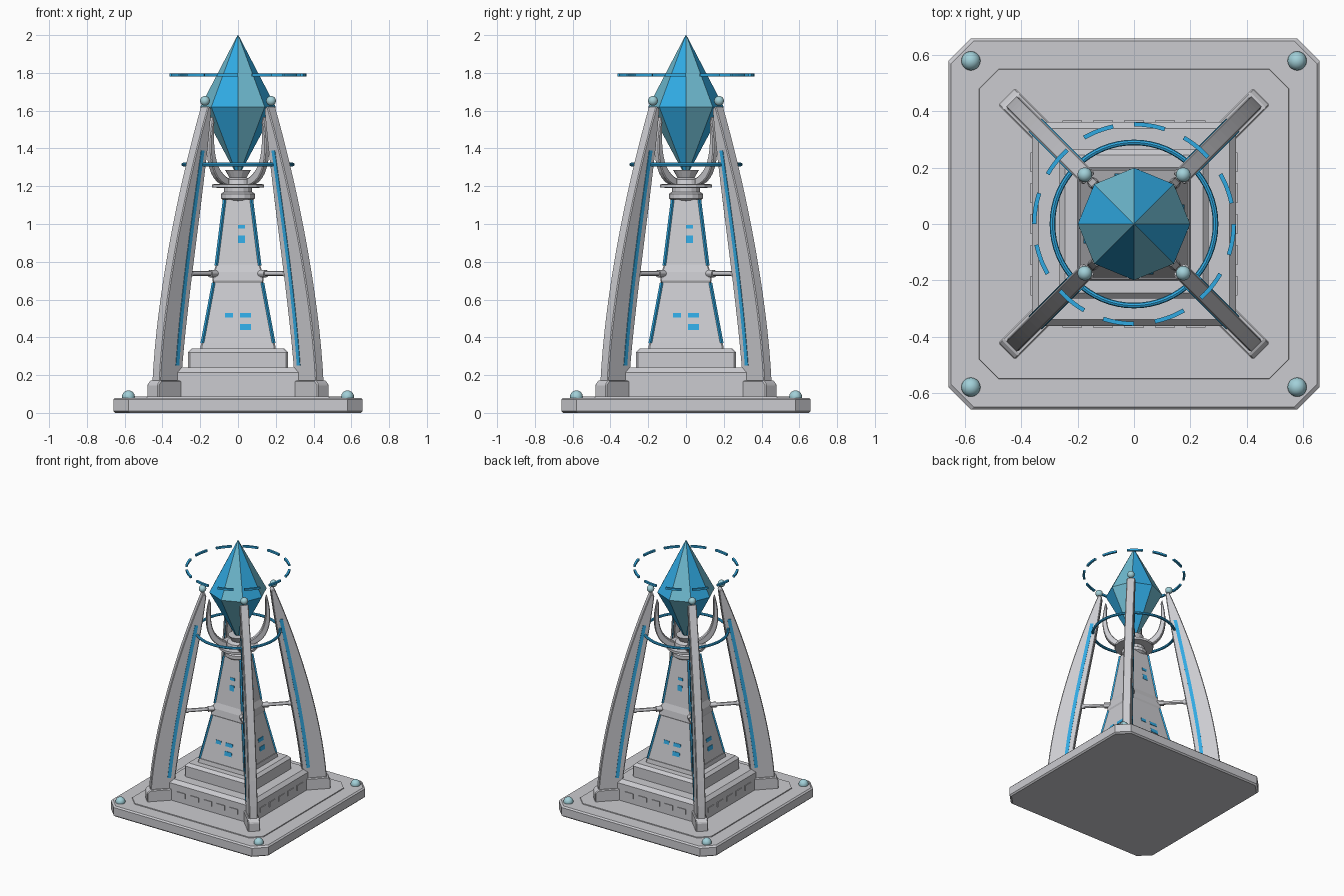
import bpy, bmesh, math
from mathutils import Vector, Matrix
from mathutils.geometry import interpolate_bezier

if "Cube" in bpy.data.objects:
    bpy.data.objects.remove(bpy.data.objects["Cube"])


def material(name, rgb):
    m = bpy.data.materials.new(name)
    m.use_nodes = True
    m.diffuse_color = (*rgb, 1)
    m.node_tree.nodes["Principled BSDF"].inputs["Base Color"].default_value = (*rgb, 1)
    return m


GRAY = material("pale_gray", (0.60, 0.60, 0.63))
BLUE = material("glow_blue", (0.03, 0.40, 0.76))
TEAL = material("crystal_teal", (0.16, 0.50, 0.64))
ORB = material("orb_teal", (0.36, 0.63, 0.69))


def loft(name, rings, mat, bevel=0):
    """Skin a list of equal-length point rings and cap both ends."""
    bm = bmesh.new()
    rows = [[bm.verts.new(p) for p in ring] for ring in rings]
    n = len(rows[0])
    for a, b in zip(rows, rows[1:]):
        for i in range(n):
            j = (i + 1) % n
            bm.faces.new((a[i], a[j], b[j], b[i]))
    bm.faces.new(rows[0])
    bm.faces.new(rows[-1])
    bmesh.ops.recalc_face_normals(bm, faces=bm.faces)
    me = bpy.data.meshes.new(name)
    bm.to_mesh(me)
    bm.free()
    me.materials.append(mat)
    ob = bpy.data.objects.new(name, me)
    bpy.context.collection.objects.link(ob)
    if bevel:
        mod = ob.modifiers.new("Bevel", "BEVEL")
        mod.width = bevel
        mod.limit_method = "ANGLE"
    return ob


def square(half, chamfer, z):
    c = half - chamfer
    return [(half, -c, z), (half, c, z), (c, half, z), (-c, half, z),
            (-half, c, z), (-half, -c, z), (-c, -half, z), (c, -half, z)]


def circle(r, z, n):
    return [(r * math.cos(k * math.tau / n), r * math.sin(k * math.tau / n), z)
            for k in range(n)]


def four(ob, start=0.0):
    """Repeat an object at quarter turns about the vertical axis."""
    base = ob.matrix_basis.copy()
    for k in range(4):
        o = ob if k == 0 else ob.copy()
        if k:
            bpy.context.collection.objects.link(o)
        o.matrix_basis = Matrix.Rotation(start + k * math.pi / 2, 4, "Z") @ base


def fin(name, outline, thick, mat, bevel=0):
    """Flat radial outline (radius, height) repeated on the four diagonals."""
    rings = [[(r, s * thick / 2, z) for r, z in outline] for s in (-1, 1)]
    four(loft(name, rings, mat, bevel), math.pi / 4)


def bezier(a, b, c, d, n=16):
    pts = interpolate_bezier(*[Vector((x, z, 0)) for x, z in (a, b, c, d)], n)
    return [(p.x, p.y) for p in pts]


def smooth(ob):
    bpy.ops.object.select_all(action="DESELECT")
    ob.select_set(True)
    bpy.context.view_layer.objects.active = ob
    bpy.ops.object.shade_smooth_by_angle()


def sphere(name, r, loc):
    bpy.ops.mesh.primitive_uv_sphere_add(segments=20, ring_count=12, radius=r, location=loc)
    ob = bpy.context.object
    ob.name = name
    ob.data.materials.append(ORB)
    smooth(ob)
    bpy.context.view_layer.update()
    four(ob)


# Plinth
loft("plinth", [square(0.65, 0.08, 0), square(0.66, 0.08, 0.01),
                square(0.66, 0.08, 0.07), square(0.65, 0.08, 0.08)], GRAY)
loft("plinth_inlay", [square(0.553, 0.07, 0.07), square(0.55, 0.07, 0.086)], GRAY)
sphere("corner_orb", 0.034, (0.58, 0.58, 0.085))

# Stepped tower foot
loft("lower_step", [square(0.363, 0.01, 0.08), square(0.363, 0.01, 0.215),
                    square(0.34, 0.01, 0.24)], GRAY)
loft("middle_step", [square(0.265, 0.01, 0.24), square(0.265, 0.01, 0.32),
                     square(0.245, 0.01, 0.34)], GRAY)
loft("upper_step", [square(0.2, 0.008, 0.34), square(0.195, 0.008, 0.37)], GRAY)

# Panels on the lower step
for k in range(5):
    x = (k - 2) * 0.11
    rings = [[(x - 0.035, y, 0.13), (x + 0.035, y, 0.13),
              (x + 0.035, y, 0.165), (x - 0.035, y, 0.165)] for y in (-0.368, -0.36)]
    four(loft("step_panel", rings, GRAY))

# Tapering tower: lower shaft, belt, upper shaft
LOW, HIGH = ((0.19, 0.37), (0.13, 0.69)), ((0.116, 0.78), (0.072, 1.13))
for label, shaft in (("lower", LOW), ("upper", HIGH)):
    loft(label + "_shaft", [square(h, 0.004, z) for h, z in shaft], GRAY)
    rim = [(h * 1.414 + d, z) for d, pair in ((0.005, shaft), (-0.015, shaft[::-1]))
           for h, z in pair]
    fin(label + "_edge_light", rim, 0.014, BLUE)
loft("tower_belt", [square(0.127, 0.006, 0.68), square(0.136, 0.006, 0.70),
                    square(0.13, 0.006, 0.745), square(0.114, 0.006, 0.79)], GRAY)


def shaft_plate(name, shaft, x0, x1, z0, z1, mat):
    (ha, za), (hb, zb) = shaft

    def y(z):
        return -(ha + (hb - ha) * (z - za) / (zb - za))
    rings = [[(x0, y(z0) + d, z0), (x1, y(z0) + d, z0),
              (x1, y(z1) + d, z1), (x0, y(z1) + d, z1)] for d in (-0.003, 0.004)]
    four(loft(name, rings, mat))


# Lit windows on every tower side
shaft_plate("window", LOW, -0.07, -0.027, 0.505, 0.53, BLUE)
shaft_plate("window", LOW, 0.01, 0.07, 0.505, 0.53, BLUE)
shaft_plate("window", LOW, 0.01, 0.07, 0.44, 0.47, BLUE)
shaft_plate("window", HIGH, 0.0, 0.037, 0.975, 0.995, BLUE)
shaft_plate("window", HIGH, 0.0, 0.037, 0.90, 0.94, BLUE)

# Collar and cup under the crystal
profile = [(0.07, 1.12), (0.09, 1.135), (0.09, 1.16), (0.075, 1.17), (0.075, 1.19),
           (0.137, 1.193), (0.137, 1.21), (0.08, 1.213), (0.075, 1.235),
           (0.045, 1.245), (0.068, 1.285)]
loft("collar", [circle(r, z, 16) for r, z in profile], GRAY)

# Claws cradling the crystal
outer = bezier((0.08, 1.2), (0.22, 1.22), (0.25, 1.38), (0.2, 1.57), 12)
inner = bezier((0.19, 1.54), (0.2, 1.38), (0.18, 1.28), (0.08, 1.24), 12)
fin("crystal_claw", outer + inner, 0.035, GRAY, 0.005)

# Faceted crystal with alternating colours around it
crystal = loft("crystal", [circle(r, z, 8) for r, z in
                           ((0.002, 1.25), (0.2, 1.62), (0.002, 2.0))], TEAL)
crystal.data.materials.append(BLUE)
for f in crystal.data.polygons:
    angle = math.atan2(f.center.y, f.center.x) % math.tau
    f.material_index = int(angle / (math.pi / 4)) % 2

# Curved buttress legs with feet, inlaid lights and top orbs
outer = bezier((0.615, 0.17), (0.585, 0.6), (0.44, 1.15), (0.25, 1.625))
inner = bezier((0.225, 1.61), (0.27, 1.2), (0.41, 0.6), (0.45, 0.17))
fin("buttress", [(0.615, 0.08)] + outer + inner + [(0.45, 0.08)], 0.06, GRAY, 0.005)
fin("buttress_foot", [(0.64, 0.08), (0.64, 0.15), (0.62, 0.172), (0.46, 0.172),
                      (0.445, 0.15), (0.445, 0.08)], 0.085, GRAY, 0.006)
strip = bezier((0.485, 0.25), (0.445, 0.65), (0.365, 1.03), (0.295, 1.39))
fin("buttress_light", [(r + 0.012, z) for r, z in strip]
    + [(r - 0.012, z) for r, z in strip[::-1]], 0.066, BLUE)
sphere("buttress_orb", 0.026, (0.175, 0.175, 1.652))

# Struts from the tower belt to the legs
for name, r, a, b in (("strut", 0.013, 0.15, 0.39), ("strut_socket", 0.02, 0.15, 0.21),
                      ("strut_end", 0.018, 0.35, 0.375)):
    ring = circle(r, 0, 12)
    rod = loft(name, [[(x, p[0], p[1] + 0.737) for p in ring] for x in (a, b)], GRAY)
    smooth(rod)
    four(rod, math.pi / 4)

# Halo rings: one whole, one broken into dashes
bpy.ops.mesh.primitive_torus_add(major_radius=0.29, minor_radius=0.01, major_segments=64,
                                 minor_segments=8, location=(0, 0, 1.315))
halo = bpy.context.object
halo.name = "lower_halo"
halo.data.materials.append(BLUE)
smooth(halo)
for k in range(12):
    rings = []
    for s in range(6):
        a = math.radians(30 * k - 18 * s / 5)
        rings.append([(r * math.cos(a), r * math.sin(a), z) for r, z in
                      ((0.347, 1.782), (0.362, 1.782), (0.362, 1.796), (0.347, 1.796))])
    loft("halo_dash", rings, BLUE)
